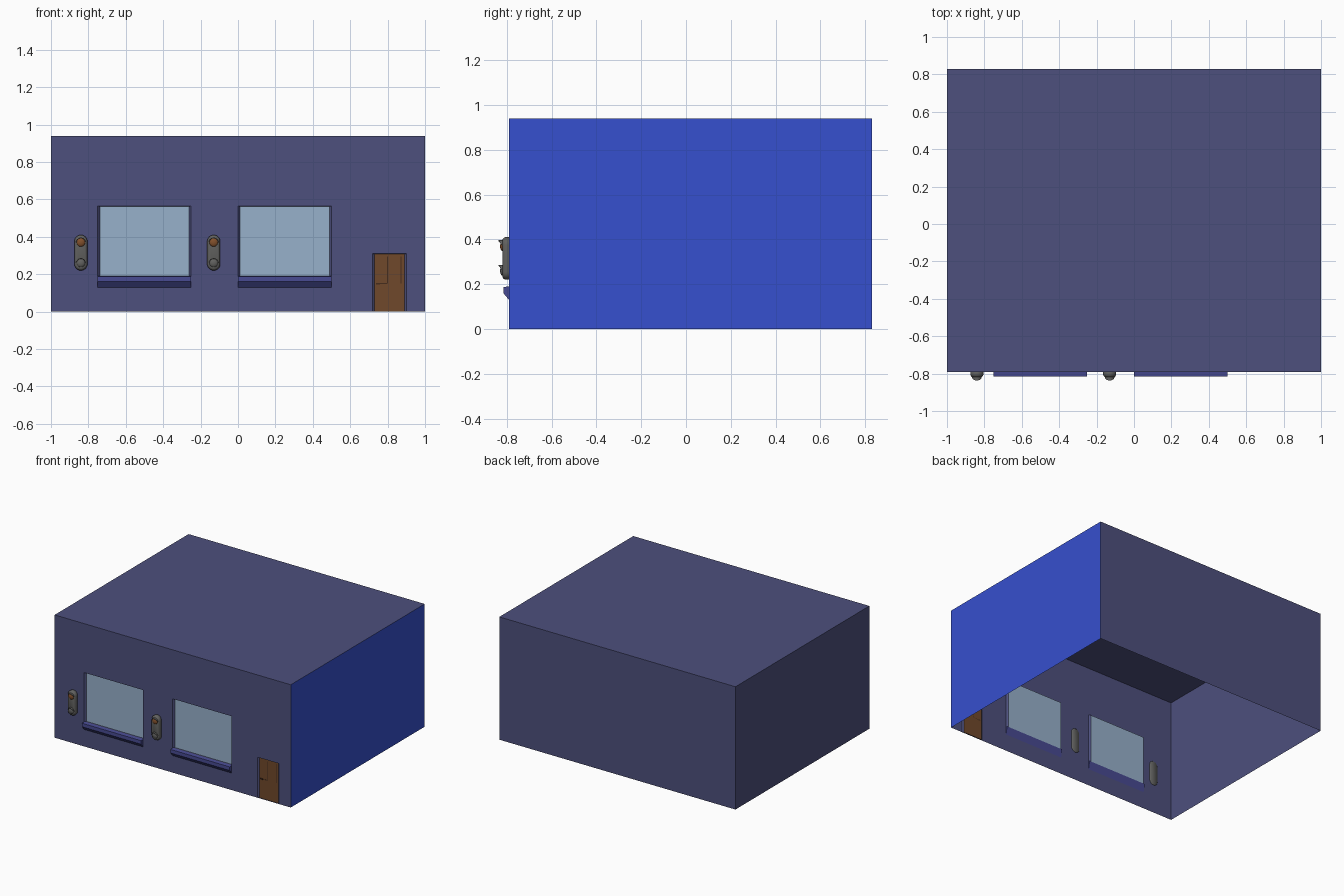
import bpy, bmesh, math

if "Cube" in bpy.data.objects:
    bpy.data.objects.remove(bpy.data.objects["Cube"])

def material(name, rgb):
    m = bpy.data.materials.new(name)
    m.diffuse_color = (*rgb, 1)
    m.use_nodes = True
    m.node_tree.nodes["Principled BSDF"].inputs["Base Color"].default_value = m.diffuse_color
    return m

WALL = material("slate_blue", (0.075, 0.080, 0.205))
BLUE = material("bright_blue", (0.037, 0.08, 0.62))
SILL = material("sill_blue", (0.065, 0.07, 0.29))
GLASS = material("pale_glass", (0.31, 0.44, 0.60))
WOOD = material("door_brown", (0.16, 0.066, 0.024))
TRIM = material("dark_brown", (0.06, 0.025, 0.012))
METAL = material("lamp_grey", (0.12, 0.12, 0.115))
AMBER = material("lamp_amber", (0.22, 0.08, 0.025))

FRONT, BACK, TOP = -0.79, 0.83, 0.94
WINDOWS = [(-0.75, -0.25), (0.0, 0.5)]
WZ = (0.19, 0.565)
DOOR = (0.72, 0.90, 0.0, 0.31)

def mesh_object(name, verts, faces, *mats):
    me = bpy.data.meshes.new(name)
    me.from_pydata(verts, [], faces)
    ob = bpy.data.objects.new(name, me)
    bpy.context.collection.objects.link(ob)
    for m in mats:
        me.materials.append(m)
    return ob

def box(name, x0, x1, y0, y1, z0, z1, mat):
    v = [(x, y, z) for x in (x0, x1) for y in (y0, y1) for z in (z0, z1)]
    f = [(0, 1, 3, 2), (4, 6, 7, 5), (0, 4, 5, 1), (2, 3, 7, 6), (0, 2, 6, 4), (1, 5, 7, 3)]
    return mesh_object(name, v, f, mat)

def smooth(ob, angle=40):
    bpy.context.view_layer.objects.active = ob
    bpy.ops.object.select_all(action='DESELECT')
    ob.select_set(True)
    bpy.ops.object.shade_smooth_by_angle(angle=math.radians(angle))

# Shell: roof, back and sides, open at the bottom
v = [(x, y, z) for x in (-1, 1) for y in (FRONT, BACK) for z in (0, TOP)]
shell = mesh_object("shell", v, [(0, 1, 3, 2), (2, 3, 7, 6), (1, 5, 7, 3), (4, 6, 7, 5)], WALL, BLUE)
shell.data.polygons[3].material_index = 1

# Front wall: a grid of cells with window and door openings left out
holes = [(a, b, *WZ) for a, b in WINDOWS] + [DOOR]
xs = sorted({-1, 1} | {h[i] for h in holes for i in (0, 1)})
zs = sorted({0, TOP} | {h[i] for h in holes for i in (2, 3)})
bm = bmesh.new()
for xa, xb in zip(xs, xs[1:]):
    for za, zb in zip(zs, zs[1:]):
        cx, cz = (xa + xb) / 2, (za + zb) / 2
        if not any(h[0] < cx < h[1] and h[2] < cz < h[3] for h in holes):
            bm.faces.new([bm.verts.new((x, FRONT, z)) for x, z in
                          ((xa, za), (xb, za), (xb, zb), (xa, zb))])
bmesh.ops.remove_doubles(bm, verts=bm.verts, dist=1e-5)
wall = mesh_object("front_wall", [], [], WALL)
bm.to_mesh(wall.data)
bm.free()

def recess(name, hole, inset, depth, mat_side, mat_back):
    """Splayed reveal running back to a flat pane."""
    a, b, c, d = hole
    y = FRONT + depth
    top = d - 0.003
    v = [(a, FRONT, c), (b, FRONT, c), (b, FRONT, d), (a, FRONT, d),
         (a + inset, y, c), (b - inset, y, c), (b - inset, y, top), (a + inset, y, top)]
    f = [(i, (i + 1) % 4, (i + 1) % 4 + 4, i + 4) for i in range(4)] + [(4, 5, 6, 7)]
    ob = mesh_object(name, v, f, mat_side, mat_back)
    ob.data.polygons[4].material_index = 1

for i, (a, b) in enumerate(WINDOWS):
    recess(f"window_{i}", (a, b, *WZ), 0.011, 0.012, WALL, GLASS)
    # Sill: upright front edge with a sloping underside
    prof = [(FRONT + 0.012, 0.19), (FRONT, 0.19), (-0.815, 0.187), (-0.815, 0.16), (FRONT, 0.13)]
    n = len(prof)
    v = [(x, y, z) for x in (a, b) for y, z in prof]
    f = [(k, (k + 1) % n, (k + 1) % n + n, k + n) for k in range(n)]
    mesh_object(f"sill_{i}", v, f + [tuple(range(n))[::-1], tuple(range(n, 2 * n))], SILL)

# Door with panel grooves and a lever handle
recess("door", DOOR, 0.009, 0.008, WALL, WOOD)
dy = FRONT + 0.008
for i, (x0, x1, z0, z1) in enumerate([(0.797, 0.801, 0.15, 0.295), (0.75, 0.797, 0.148, 0.152),
                                      (0.869, 0.873, 0.15, 0.295)]):
    box(f"door_groove_{i}", x0, x1, dy - 0.001, dy, z0, z1, TRIM)
box("door_handle", 0.738, 0.758, dy - 0.007, dy, 0.145, 0.154, TRIM)

def stadium(r, half, n=12):
    """Upright round-ended outline."""
    pts = []
    for k in range(2 * n + 2):
        top = k <= n
        t = math.pi * (k if top else k - 1) / n
        pts.append((r * math.cos(t), r * math.sin(t) + (half if top else -half)))
    return pts

def lamp(cx, tag):
    # Housing: stacked outlines narrowing to the front, poking just through the wall
    rings = [(-0.785, 0.030), (-0.790, 0.035), (-0.806, 0.035), (-0.815, 0.030), (-0.819, 0.024)]
    v = []
    for y, r in rings:
        v += [(cx + x, y, 0.315 + z) for x, z in stadium(r, 0.06)]
    n = len(v) // len(rings)
    f = [(j * n + k, j * n + (k + 1) % n, (j + 1) * n + (k + 1) % n, (j + 1) * n + k)
         for j in range(len(rings) - 1) for k in range(n)]
    f += [tuple(range(n))[::-1], tuple(range(n * (len(rings) - 1), n * len(rings)))]
    smooth(mesh_object(f"lamp_housing_{tag}", v, f, METAL), 50)
    for z, mat, part in ((0.37, AMBER, "upper"), (0.26, METAL, "lower")):
        # Bulb: shallow dome
        bpy.ops.mesh.primitive_uv_sphere_add(segments=16, ring_count=10, radius=0.023,
                                             location=(cx, -0.817, z))
        ob = bpy.context.object
        ob.name = f"lamp_bulb_{part}_{tag}"
        ob.scale.y = 0.55
        ob.data.materials.append(mat)
        smooth(ob, 60)
        # Visor: arched strip over the bulb, longest at the crown
        v, m = [], 12
        for k in range(m + 1):
            t = math.pi * k / m
            for r, y in ((0.023, -0.816), (0.026, -0.816),
                         (0.026, -0.818 - 0.019 * math.sin(t)), (0.023, -0.818 - 0.019 * math.sin(t))):
                v.append((cx + r * math.cos(t), y, z + r * math.sin(t)))
        f = [(4 * k + j, 4 * k + (j + 1) % 4, 4 * k + 4 + (j + 1) % 4, 4 * k + 4 + j)
             for k in range(m) for j in range(4)]
        smooth(mesh_object(f"lamp_visor_{part}_{tag}", v, f, METAL))

for tag, cx in (("left", -0.84), ("middle", -0.13)):
    lamp(cx, tag)

# Make face directions consistent on the solid parts
for ob in bpy.data.objects:
    bm = bmesh.new()
    bm.from_mesh(ob.data)
    bmesh.ops.recalc_face_normals(bm, faces=bm.faces)
    if ob.name.startswith(("window", "door")) and len(ob.data.polygons) == 5:
        pane = max(bm.faces, key=lambda p: p.calc_area())
        if pane.normal.y > 0:
            bmesh.ops.reverse_faces(bm, faces=bm.faces)
    if ob.name == "front_wall" and next(iter(bm.faces)).normal.y > 0:
        bmesh.ops.reverse_faces(bm, faces=bm.faces)
    bm.to_mesh(ob.data)
    bm.free()
